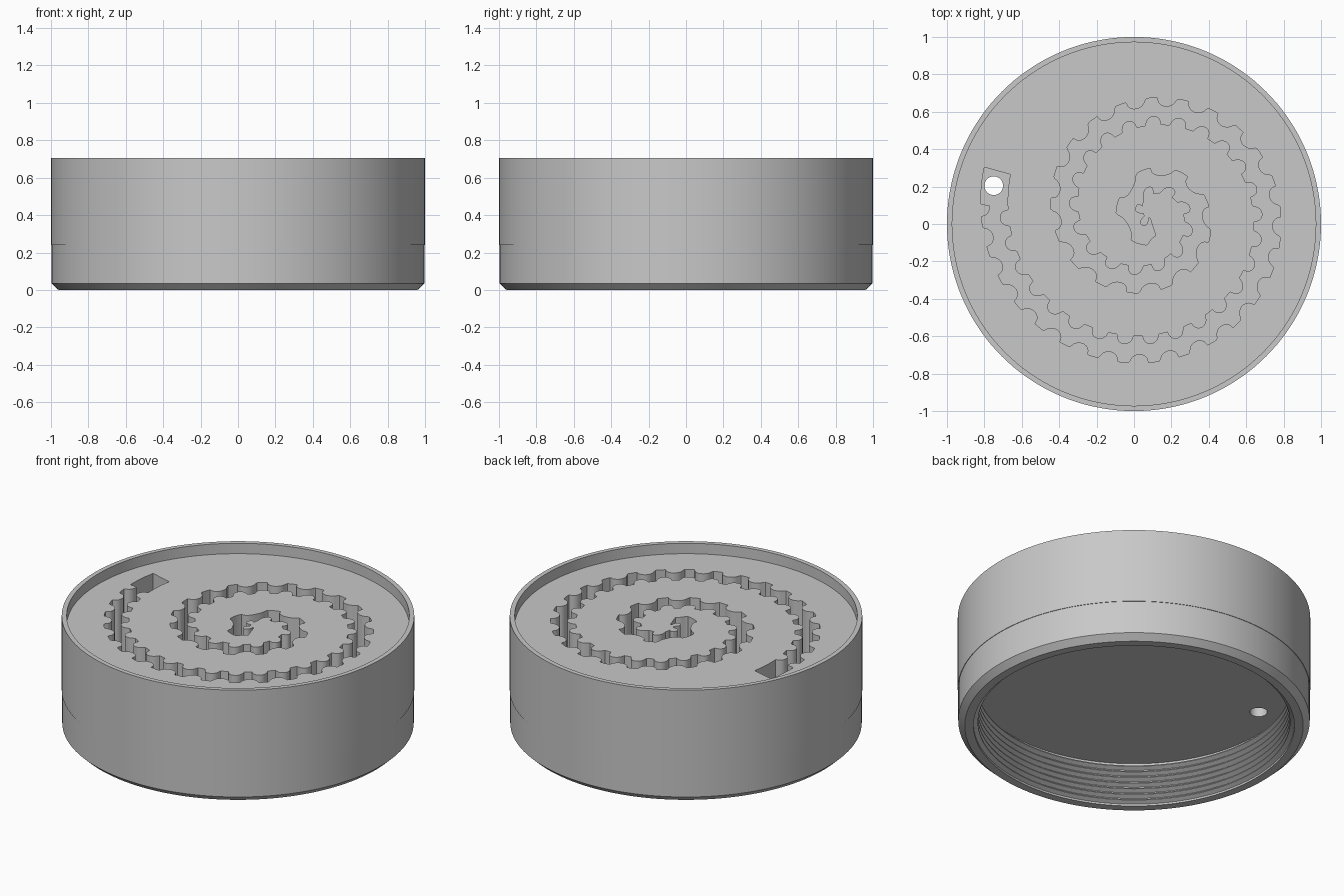
import bpy, bmesh
from math import sin, cos, pi, sqrt, radians

SEGMENTS = 144
RIM_Z, FLOOR_Z, GROOVE_Z, CEILING_Z = 0.705, 0.64, 0.35, 0.277

cube = bpy.data.objects.get("Cube")
if cube:
    bpy.data.objects.remove(cube, do_unlink=True)

grey = bpy.data.materials.new("plain_grey")
grey.use_nodes = True
grey.diffuse_color = (0.58, 0.58, 0.58, 1)
grey.node_tree.nodes["Principled BSDF"].inputs["Base Color"].default_value = grey.diffuse_color


def finish(name, bm):
    bmesh.ops.recalc_face_normals(bm, faces=bm.faces)
    mesh = bpy.data.meshes.new(name)
    bm.to_mesh(mesh)
    bm.free()
    mesh.materials.append(grey)
    obj = bpy.data.objects.new(name, mesh)
    bpy.context.collection.objects.link(obj)
    return obj


def lathe(name, profile):
    """Turn a (radius, z) profile about z and close both ends with a disc."""
    bm = bmesh.new()
    rings = []
    for r, z in profile:
        rings.append([bm.verts.new((r * cos(2 * pi * i / SEGMENTS), r * sin(2 * pi * i / SEGMENTS), z))
                      for i in range(SEGMENTS)])
    for low, high in zip(rings, rings[1:]):
        for i in range(SEGMENTS):
            j = (i + 1) % SEGMENTS
            bm.faces.new((low[i], low[j], high[j], high[i]))
    bm.faces.new(rings[0])
    bm.faces.new(rings[-1])
    return finish(name, bm)


def prism(name, outline, z0, z1):
    """Extrude a flat outline between two heights."""
    bm = bmesh.new()
    face = bm.faces.new([bm.verts.new((x, y, z0)) for x, y in outline])
    top = bmesh.ops.extrude_face_region(bm, geom=[face])["geom"]
    for v in top:
        if isinstance(v, bmesh.types.BMVert):
            v.co.z = z1
    return finish(name, bm)


# Cap body: threaded socket below, stepped outer wall, shallow tray above
thread = []
ridges, z_low, z_high = 7, 0.012, 0.27
pitch = (z_high - z_low) / ridges
for k in range(ridges):
    z = z_high - k * pitch
    thread += [(0.91, z), (0.91, z - 0.15 * pitch),
               (0.885, z - 0.5 * pitch), (0.885, z - 0.65 * pitch)]
profile = [(0.91, CEILING_Z)] + thread + [
    (0.91, z_low), (0.91, 0), (0.96, 0), (0.997, 0.035), (0.997, 0.24), (1, 0.24),
    (1, RIM_Z), (0.972, RIM_Z), (0.972, FLOOR_Z)]
body = lathe("threaded_cap", profile)

# Spiral groove with rounded teeth along both walls
CX, CY = 0.077, 0.06
START, PLAIN_END, END = radians(164.5), radians(177), radians(180 + 2 * 360 + 110)
HALF_WIDTH, TOOTH_GAP, TOOTH_R = 0.072, 0.15, 0.047


def spiral_radius(angle):
    return max(0.822 - 0.376 * (angle - pi) / (2 * pi), 0.1)


def groove_wall(side, phase):
    """Points of one wall; side is +1 for the outer wall and -1 for the inner."""
    points, angle, travelled = [], START, 0
    while angle < END:
        middle = spiral_radius(angle)
        bump = 0
        if angle > PLAIN_END:
            u = (travelled / TOOTH_GAP + phase) % 1 - 0.5
            u *= TOOTH_GAP / TOOTH_R
            bump = TOOTH_R * sqrt(1 - u * u) if abs(u) < 1 else 0
        r = middle + side * (HALF_WIDTH - bump)
        points.append((CX + r * cos(angle), CY + r * sin(angle)))
        step = TOOTH_GAP / 24
        angle += step / middle
        if angle > PLAIN_END:
            travelled += step
    return points


outline = groove_wall(1, 0.4) + groove_wall(-1, 0)[::-1]
groove = prism("groove_cutter", outline, GROOVE_Z, FLOOR_Z + 0.03)

# Drain hole at the outer end of the groove
hole_outline = [(-0.75 + 0.05 * cos(2 * pi * i / 32), 0.205 + 0.05 * sin(2 * pi * i / 32)) for i in range(32)]
hole = prism("hole_cutter", hole_outline, CEILING_Z - 0.05, GROOVE_Z + 0.05)

# Cut the groove and the hole, then drop the cutters
bpy.context.view_layer.objects.active = body
for cutter in (groove, hole):
    cutter.hide_render = True
    mod = body.modifiers.new(cutter.name, "BOOLEAN")
    mod.operation = "DIFFERENCE"
    mod.solver = "EXACT"
    mod.object = cutter
    bpy.ops.object.modifier_apply(modifier=mod.name)
    bpy.data.objects.remove(cutter, do_unlink=True)

# Smooth the round walls and keep the edges crisp
bpy.ops.object.select_all(action="DESELECT")
body.select_set(True)
bpy.ops.object.shade_smooth_by_angle(angle=radians(25))
